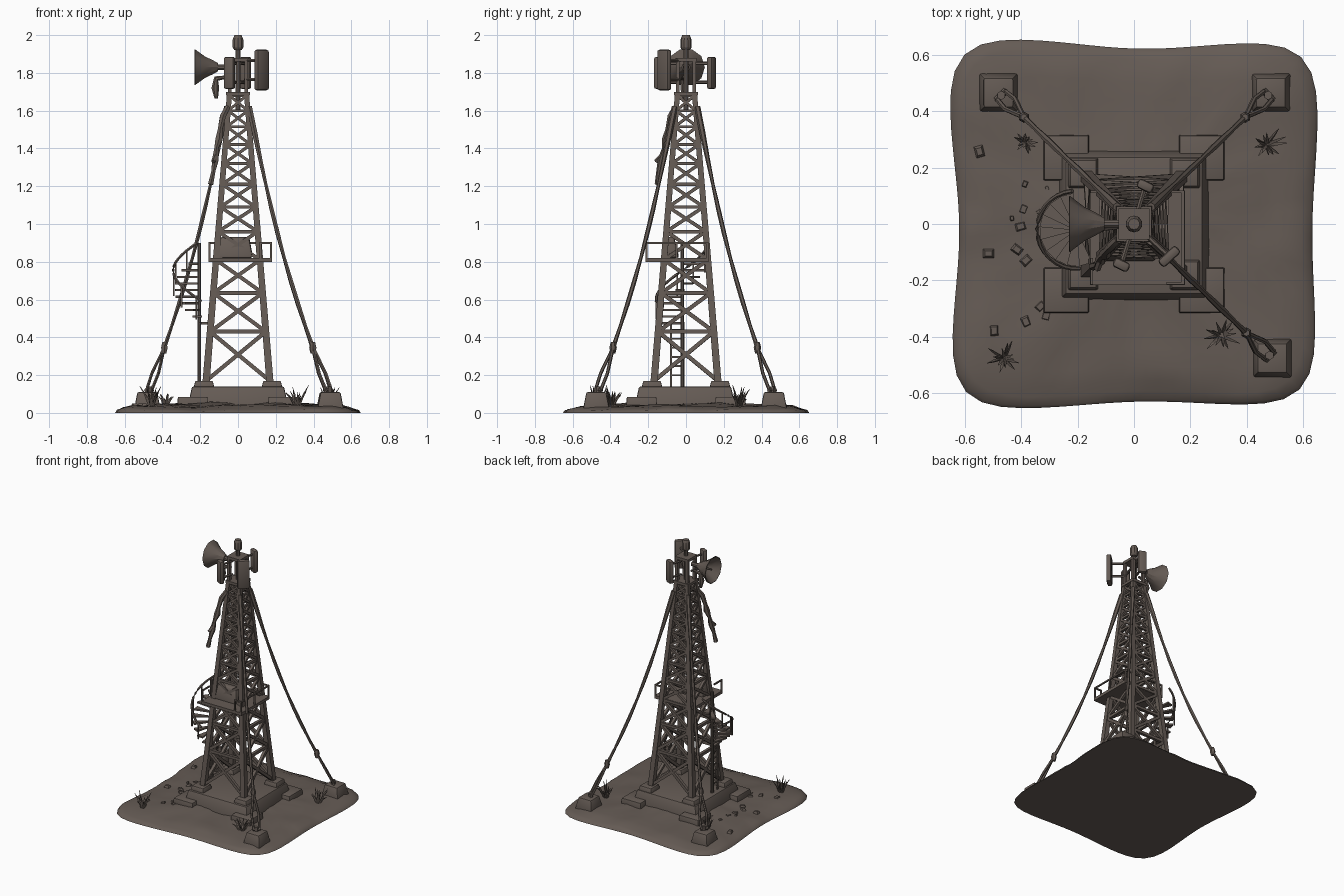
import bpy, bmesh, math, random
from mathutils import Vector, Matrix, noise

if "Cube" in bpy.data.objects:
    bpy.data.objects.remove(bpy.data.objects["Cube"])

random.seed(4)
mat = bpy.data.materials.new("weathered_brown_grey")
mat.diffuse_color = (0.13, 0.105, 0.09, 1)
mat.use_nodes = True
mat.node_tree.nodes["Principled BSDF"].inputs["Base Color"].default_value = mat.diffuse_color


def finish(name, bm, smooth=None):
    bmesh.ops.recalc_face_normals(bm, faces=bm.faces)
    me = bpy.data.meshes.new(name)
    bm.to_mesh(me)
    bm.free()
    me.materials.append(mat)
    ob = bpy.data.objects.new(name, me)
    bpy.context.collection.objects.link(ob)
    if smooth:
        for o in bpy.context.selected_objects:
            o.select_set(False)
        ob.select_set(True)
        bpy.context.view_layer.objects.active = ob
        bpy.ops.object.shade_smooth_by_angle(angle=math.radians(smooth))
    return ob


def tube(bm, pts, radius, sides=6):
    """Closed tube along a path; radius is a number or one value per point."""
    pts = [Vector(p) for p in pts]
    rad = radius if isinstance(radius, (list, tuple)) else [radius] * len(pts)
    rings = []
    for i, p in enumerate(pts):
        d = (pts[min(i + 1, len(pts) - 1)] - pts[max(i - 1, 0)]).normalized()
        ref = Vector((0, 1, 0)) if abs(d.y) < 0.8 else Vector((0, 0, 1))
        u = d.cross(ref).normalized()
        v = d.cross(u)
        rings.append([bm.verts.new(p + rad[i] * (u * math.cos(a) + v * math.sin(a)))
                      for a in [math.tau * (k + 0.5) / sides for k in range(sides)]])
    for a, b in zip(rings, rings[1:]):
        for k in range(sides):
            bm.faces.new((a[k], a[(k + 1) % sides], b[(k + 1) % sides], b[k]))
    bm.faces.new(rings[0])
    bm.faces.new(rings[-1])


def box(bm, c, size, turn=0, taper=(1, 1), bevel=0):
    """Box centred at c; taper scales the top face."""
    vs = bmesh.ops.create_cube(bm, size=1)["verts"]
    for v in vs:
        if v.co.z > 0:
            v.co.x *= taper[0]
            v.co.y *= taper[1]
        v.co = Matrix.Rotation(turn, 3, 'Z') @ Vector([a * b for a, b in zip(v.co, size)]) + Vector(c)
    if bevel:
        es = list({e for v in vs for e in v.link_edges})
        bmesh.ops.bevel(bm, geom=es, offset=bevel, segments=2, affect='EDGES', profile=0.5)


CORNERS = [(-1, -1), (1, -1), (1, 1), (-1, 1)]

# ground slab with wavy rounded-square outline
bm = bmesh.new()
N = 80
levels = [(1.0, 0), (0.985, 0.014), (0.94, 0.022), (0.88, 0.034), (0.8, 0.037), (0.7, 0.04),
          (0.58, 0.043), (0.45, 0.05), (0.3, 0.055)]
rings = []
for t, z in levels:
    ring = []
    for k in range(N):
        a = math.tau * k / N
        c, s = math.cos(a), math.sin(a)
        r = 0.655 / (abs(c) ** 7 + abs(s) ** 7) ** (1 / 7) * (1 - 0.045 * math.cos(2 * a) ** 2)
        r *= 1 + 0.012 * math.sin(3 * a + 1)
        p = Vector((r * t * c, r * t * s, z))
        if z:
            p.z += 0.012 * noise.noise(p * 6) + 0.005 * noise.noise(p * 19)
        ring.append(bm.verts.new(p))
    rings.append(ring)
for a, b in zip(rings, rings[1:]):
    for k in range(N):
        bm.faces.new((a[k], a[(k + 1) % N], b[(k + 1) % N], b[k]))
bm.faces.new(rings[0])
bm.faces.new(rings[-1])
finish("ground", bm, 50)

# concrete foundation with corner pads and leg footings
bm = bmesh.new()
box(bm, (0, -0.005, 0.08), (0.54, 0.54, 0.12), taper=(0.9, 0.9), bevel=0.008)
for x, y in CORNERS:
    box(bm, (x * 0.24, y * 0.235, 0.05), (0.165, 0.165, 0.07), taper=(0.95, 0.95), bevel=0.005)
    box(bm, (x * 0.18, y * 0.18, 0.15), (0.11, 0.11, 0.04), taper=(0.85, 0.85), bevel=0.005)
finish("foundation", bm, 30)

# three guy anchor blocks
ANCHORS = [(-0.48, 0.465), (0.485, 0.465), (0.49, -0.475)]
bm = bmesh.new()
for x, y in ANCHORS:
    box(bm, (x, y, 0.065), (0.14, 0.14, 0.09), taper=(0.75, 0.75), bevel=0.008)
finish("guy_anchors", bm, 30)


# lattice tower: legs, horizontals and cross braces
def half(z):
    return 0.17 + (0.045 - 0.17) * (z - 0.15) / 1.54


def corner(i, z):
    x, y = CORNERS[i % 4]
    return Vector((x * half(z), y * half(z), z))


bm = bmesh.new()
for i in range(4):
    tube(bm, [corner(i, 0.14), corner(i, 1.69)], [0.027, 0.019], 4)
finish("tower_legs", bm)
LEVELS = [0.17, 0.43, 0.635, 0.81, 0.96, 1.09, 1.21, 1.32, 1.42, 1.515, 1.6, 1.68]
bm = bmesh.new()
for n, (z0, z1) in enumerate(zip(LEVELS, LEVELS[1:])):
    r = 0.015 - 0.0005 * n
    for i in range(4):
        tube(bm, [corner(i, z0), corner(i + 1, z1)], r, 4)
        tube(bm, [corner(i + 1, z0), corner(i, z1)], r, 4)
        tube(bm, [corner(i, z1), corner(i + 1, z1)], r, 4)
finish("tower_braces", bm)

# mast head: posts, ring plates, centre pole and beacon
bm = bmesh.new()
for x, y in CORNERS:
    tube(bm, [(x * 0.043, y * 0.043, 1.67), (x * 0.043, y * 0.043, 1.875)], 0.014, 4)
box(bm, (0, 0, 1.69), (0.125, 0.125, 0.02))
box(bm, (0, 0, 1.87), (0.11, 0.11, 0.02))
tube(bm, [(0, 0, 1.6), (0, 0, 1.94)], 0.013, 8)
finish("mast_head", bm)
bm = bmesh.new()
tube(bm, [(0, 0, 1.92), (0, 0, 1.935), (0, 0, 1.975), (0, 0, 2.0)], [0.02, 0.03, 0.03, 0.02], 10)
finish("beacon", bm, 30)

# panel antennas with brackets: x, y, z, width, height, turn
bm = bmesh.new()
for x, y, z, w, h, a in [(0.125, -0.115, 1.815, 0.085, 0.215, 0.75), (0.15, 0.03, 1.81, 0.06, 0.17, 1.4),
                         (-0.045, -0.145, 1.8, 0.06, 0.17, -0.45), (0.04, 0.135, 1.8, 0.06, 0.17, -0.45)][::1]:
    if (x, y) == (0.15, 0.03):
        continue
    box(bm, (x, y, z), (w, 0.035, h), turn=a, bevel=0.012)
    for dz in (-0.05, 0.05):
        tube(bm, [(x * 0.3, y * 0.3, z + dz), (x, y, z + dz)], 0.009, 6)
finish("panel_antennas", bm, 35)

# dish antenna facing left, built as a thin revolved cone
bm = bmesh.new()
tube(bm, [(-0.05, 0, 1.83), (-0.13, 0, 1.83)], 0.016, 8)
profile = [(-0.105, 0.022), (-0.135, 0.04), (-0.175, 0.06), (-0.228, 0.1), (-0.23, 0.095),
           (-0.18, 0.053), (-0.15, 0.02)]
dish = [[bm.verts.new((x, r * math.cos(math.tau * k / 10), 1.83 + r * math.sin(math.tau * k / 10)))
         for k in range(10)] for x, r in profile]
for a, b in zip(dish, dish[1:]):
    for k in range(10):
        bm.faces.new((a[k], a[(k + 1) % 10], b[(k + 1) % 10], b[k]))
bm.faces.new(dish[0])
bm.faces.new(dish[-1])
tube(bm, [(-0.15, 0, 1.83), (-0.215, 0, 1.83)], 0.007, 6)
finish("dish_antenna", bm, 30)
bm = bmesh.new()
tube(bm, [(-0.05, -0.01, 1.78), (-0.115, -0.01, 1.77), (-0.12, -0.01, 1.72), (-0.115, -0.01, 1.665)],
     [0.008, 0.016, 0.022, 0.01], 8)
finish("dish_cable_stub", bm, 35)

# guy wires with sag, clamps and split turnbuckle ends
bm = bmesh.new()
for x, y in ANCHORS:
    a = Vector((math.copysign(0.06, x), math.copysign(0.06, y), 1.62))
    b = Vector((x * 0.98, y * 0.98, 0.12))
    wire = [a.lerp(b, t / 12) - Vector((x, y, 1)) * 0.05 * math.sin(math.pi * t / 12) for t in range(11)]
    tube(bm, wire, [0.016 if t in (0, 1) else 0.012 if t % 3 else 0.009 for t in range(11)], 6)
    e = wire[-1]
    tube(bm, [e + Vector((0, 0, 0.03)), e, e - Vector((0, 0, 0.03))], [0.012, 0.02, 0.012], 6)
    side = Vector((-y, x, 0)).normalized() * 0.025
    for s in (-1, 1):
        tube(bm, [e, e.lerp(b, 0.6) + side * s, b + side * s * 0.8], 0.009, 6)
    tube(bm, [b - side, b + side], 0.012, 6)
    tube(bm, [b + Vector((0, 0, 0.02)), b - Vector((0, 0, 0.04))], 0.016, 6)
finish("guy_wires", bm, 40)

# snapped guy wire hanging from the front left corner
bm = bmesh.new()
tube(bm, [(-0.055, -0.055, 1.62), (-0.08, -0.08, 1.57), (-0.095, -0.095, 1.5), (-0.1, -0.105, 1.45),
          (-0.115, -0.115, 1.4), (-0.12, -0.13, 1.34), (-0.13, -0.145, 1.28), (-0.145, -0.15, 1.21)],
     [0.015, 0.018, 0.014, 0.022, 0.012, 0.02, 0.012, 0.016], 6)
tube(bm, [(-0.12, -0.13, 1.36), (-0.13, -0.16, 1.33)], 0.012, 5)
finish("broken_guy_wire", bm, 40)

# deck, railings and equipment cover
bm = bmesh.new()
box(bm, (0.0125, -0.048, 0.81), (0.335, 0.335, 0.022))
finish("deck", bm)
X0, X1, Y0, Y1, ZT = -0.15, 0.174, -0.21, 0.114, 0.9
bm = bmesh.new()
for p in [(X0, Y0), (X1, Y0), (X1, Y1), (X0, Y1), (0.12, Y0), (X1, -0.05)]:
    tube(bm, [(*p, 0.81), (*p, ZT + 0.005)], 0.007, 4)
for path in [[(0.12, Y0), (X1, Y0)], [(X1, Y0), (X1, Y1)], [(X1, Y1), (X0, Y1)], [(X0, Y0), (X0, -0.12)]]:
    tube(bm, [(*p, ZT) for p in path], 0.007, 4)
finish("deck_railing", bm)
bm = bmesh.new()
box(bm, (-0.02, -0.085, 0.875), (0.2, 0.1, 0.11), taper=(0.8, 0.45), bevel=0.014)
finish("equipment_cover", bm, 40)

# spiral stair: pole, wedge treads, outer handrail
CX, CY = -0.205, -0.02
bm = bmesh.new()
tube(bm, [(CX, CY, 0.12), (CX, CY, 0.9)], 0.011, 8)
for k in range(10):
    z, a = 0.475 + 0.035 * k, math.radians(285 - 20 * k)
    tread = []
    for dz in (-0.006, 0.006):
        tread.append([bm.verts.new((CX + r * math.cos(a + d), CY + r * math.sin(a + d), z + dz))
                      for r, d in [(0.008, -0.5), (0.13, -0.19), (0.13, 0.19), (0.008, 0.5)]])
    for i in range(4):
        j = (i + 1) % 4
        bm.faces.new((tread[0][i], tread[0][j], tread[1][j], tread[1][i]))
    bm.faces.new(tread[0])
    bm.faces.new(tread[1])
finish("spiral_stair", bm)
bm = bmesh.new()
rail = []
for k in range(16):
    a, z = math.radians(275 - 180 * k / 15), 0.59 + 0.31 * k / 15
    rail.append((CX + 0.138 * math.cos(a), CY + 0.138 * math.sin(a), z))
tube(bm, rail, 0.008, 6)
for p in rail[1::3]:
    tube(bm, [(p[0], p[1], p[2] - 0.115), p], 0.006, 4)
finish("stair_handrail", bm)

# access ladder below the stair
bm = bmesh.new()
for y in (-0.08, -0.012):
    tube(bm, [(CX, y, 0.1), (CX, y, 0.48)], 0.007, 4)
for k in range(6):
    tube(bm, [(CX, -0.08, 0.2 + 0.048 * k), (CX, -0.012, 0.2 + 0.048 * k)], 0.006, 4)
finish("ladder", bm)

# grass tufts
bm = bmesh.new()
for x, y, size in [(-0.46, -0.475, 1), (0.31, -0.395, 1), (0.47, 0.28, 1), (-0.385, 0.29, 0.6)]:
    for k in range(13):
        a = math.tau * k / 13 + random.uniform(-0.2, 0.2)
        out = Vector((math.cos(a), math.sin(a), 0)) * random.uniform(0.03, 0.075) * size
        base = Vector((x, y, 0.03)) + out * 0.15
        tip = Vector((x, y, 0.04 + random.uniform(0.05, 0.11) * size)) + out
        tube(bm, [base, base.lerp(tip, 0.5) + Vector((0, 0, 0.012)), tip], [0.007, 0.006, 0.001], 3)
finish("grass_tufts", bm)

# scattered stones
bm = bmesh.new()
for _ in range(14):
    x, y = random.uniform(-0.55, -0.3), random.uniform(-0.38, 0.38)
    s = random.uniform(0.015, 0.035)
    box(bm, (x, y, 0.042), (s, s * 1.3, 0.016), turn=random.uniform(0, 3), taper=(0.6, 0.6))
finish("stones", bm)
